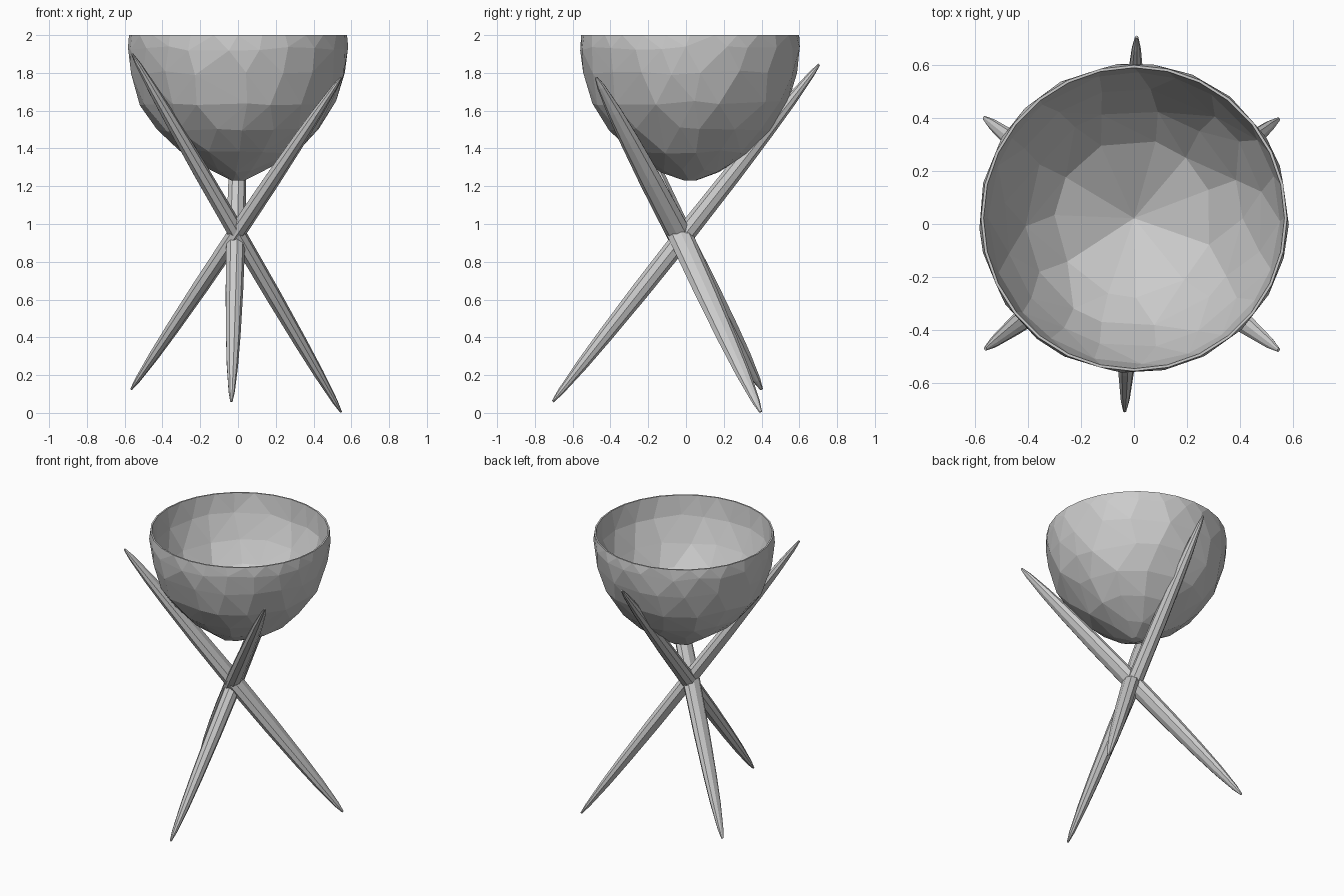
import bpy, bmesh, math, random
from mathutils import Vector, Matrix

if "Cube" in bpy.data.objects:
    bpy.data.objects.remove(bpy.data.objects["Cube"])

random.seed(4)
CENTRE_Y = 0.022


def make_object(name, bm):
    bmesh.ops.recalc_face_normals(bm, faces=bm.faces)
    mesh = bpy.data.meshes.new(name)
    bm.to_mesh(mesh)
    bm.free()
    obj = bpy.data.objects.new(name, mesh)
    bpy.context.collection.objects.link(obj)
    return obj


def faceted_cup(rings):
    """Irregular faceted open cup: hull of scattered rings plus a peak that is then removed."""
    bm = bmesh.new()
    for i, (r, z, n) in enumerate(rings):
        rim = z > 1.999
        for k in range(n):
            jitter = 0 if rim else random.uniform(-0.25, 0.25)
            a = 2 * math.pi * (k + (0 if rim else 0.5 * (i % 2)) + jitter) / n
            dz = 0 if rim or i == 0 else random.uniform(-0.012, 0.012)
            bm.verts.new((r * math.cos(a), CENTRE_Y + r * math.sin(a), z + dz))
    bm.verts.new((0, CENTRE_Y, 2.4))
    bmesh.ops.convex_hull(bm, input=list(bm.verts))
    spare = [v for v in bm.verts if not v.link_faces or v.co.z > 2.1]
    bmesh.ops.delete(bm, geom=spare, context='VERTS')
    mesh = bpy.data.meshes.new("cup")
    bm.to_mesh(mesh)
    bm.free()
    return mesh


# Bowl: outer skin, inner skin and a thin rim joining them
outer = [(0.035, 1.23, 6), (0.155, 1.28, 9), (0.31, 1.385, 12), (0.43, 1.50, 15),
         (0.52, 1.64, 16), (0.568, 1.80, 18), (0.584, 1.93, 22), (0.577, 2.0, 28)]
inner = [(0.0, 1.29, 1), (0.30, 1.445, 11), (0.41, 1.56, 14),
         (0.49, 1.70, 16), (0.55, 1.86, 20), (0.567, 2.0, 28)]
bm = bmesh.new()
for rings in (outer, inner):
    cup = faceted_cup(rings)
    bm.from_mesh(cup)
    bpy.data.meshes.remove(cup)
rim = [v for v in bm.verts if v.co.z > 1.999]
rim.sort(key=lambda v: math.atan2(v.co.y - CENTRE_Y, v.co.x) % (2 * math.pi - 1e-4))
big = [v for v in rim if math.hypot(v.co.x, v.co.y - CENTRE_Y) > 0.572]
small = [v for v in rim if v not in big]
for k in range(len(big)):
    n = (k + 1) % len(big)
    bm.faces.new((big[k], big[n], small[n], small[k]))
make_object("bowl", bm)


# Crossed stand: three tapered sticks, oval in section (wide side towards y)
def stick(name, foot, tip, wide, narrow, sides=9):
    foot, tip = Vector(foot), Vector(tip)
    axis = tip - foot
    d = axis.normalized()
    v = Vector((0, 1, 0))
    v = (v - d * v.dot(d)).normalized()
    u = v.cross(d)
    profile = [(0, .12), (.03, .33), (.11, .6), (.2, .77), (.33, .92), (.5, 1)]
    profile += [(1 - t, r) for t, r in reversed(profile[:-1])]
    bm = bmesh.new()
    rings = []
    for t, r in profile:
        ring = []
        for k in range(sides):
            a = 2 * math.pi * k / sides
            p = foot + axis * t + r * (u * narrow * math.cos(a) + v * wide * math.sin(a))
            ring.append(bm.verts.new(p))
        rings.append(ring)
    for low, high in zip(rings, rings[1:]):
        for k in range(sides):
            n = (k + 1) % sides
            bm.faces.new((low[k], low[n], high[n], high[k]))
    bm.faces.new(rings[0][::-1])
    bm.faces.new(rings[-1])
    return make_object(name, bm)


stick("front_stick", (-0.035, -0.705, 0.06), (0.01, 0.705, 1.845), 0.053, 0.052)
stick("back_left_stick", (-0.565, 0.40, 0.125), (0.545, -0.475, 1.775), 0.067, 0.047)
stick("back_right_stick", (0.545, 0.395, 0.005), (-0.56, -0.47, 1.90), 0.067, 0.047)
